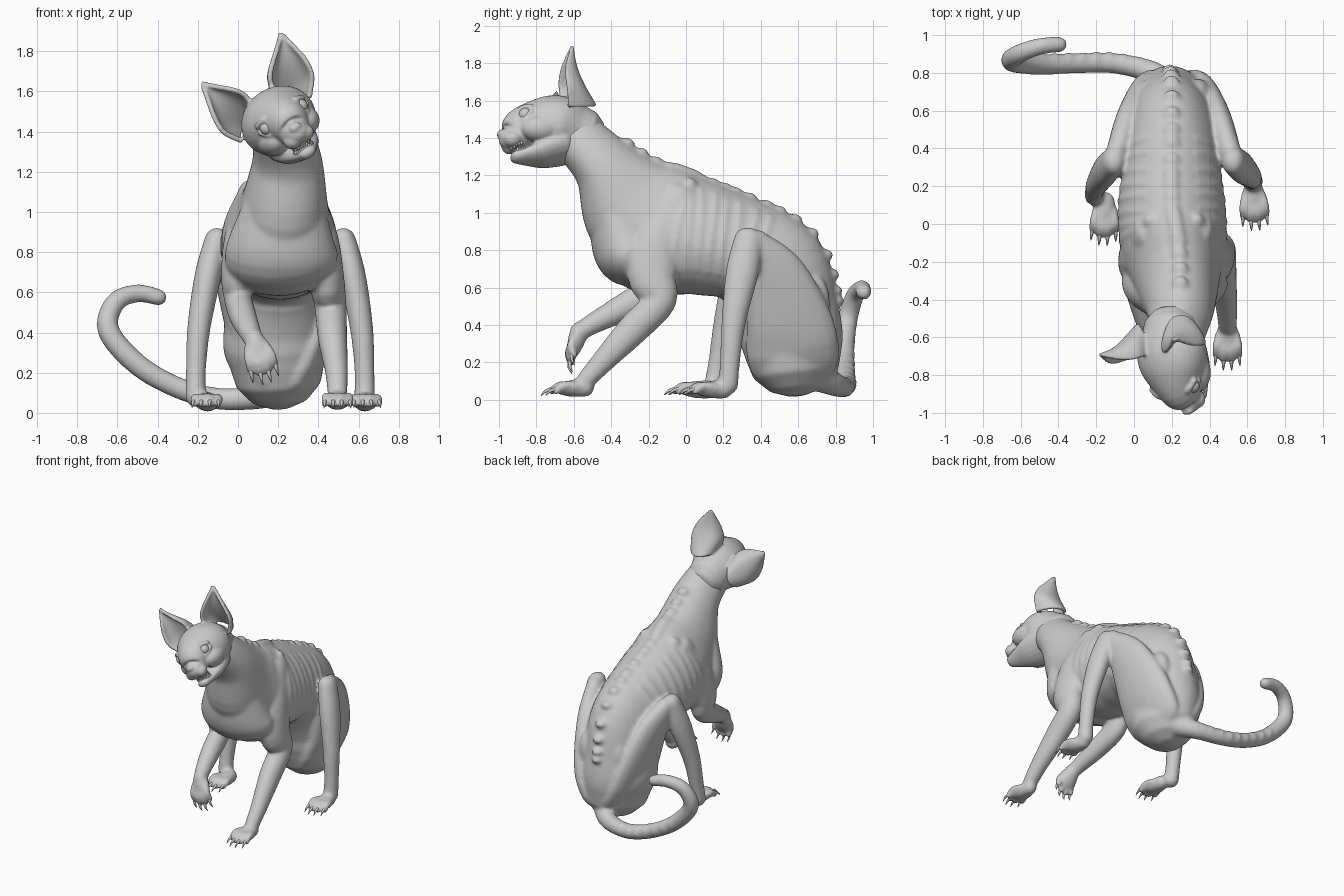
import bpy, bmesh, math
from mathutils import Vector, Matrix

if "Cube" in bpy.data.objects:
    bpy.data.objects.remove(bpy.data.objects["Cube"])

X, Y, Z = Vector((1, 0, 0)), Vector((0, 1, 0)), Vector((0, 0, 1))
CX = 0.21  # x of the animal's own middle plane


def sample(pts, t):
    """Catmull-Rom value at t of control rows (x, y, z, side radius, up radius)."""
    i = min(int(t), len(pts) - 2)
    f = t - i
    p = [pts[max(0, min(len(pts) - 1, i + k))] for k in (-1, 0, 1, 2)]
    return [0.5 * (2 * b + (c - a) * f + (2 * a - 5 * b + 4 * c - d) * f * f
            + (3 * b - a - 3 * c + d) * f ** 3) for a, b, c, d in zip(*p)]


def frame(pts, t, ref):
    e, n = 0.02, len(pts) - 1
    a, b = sample(pts, max(0, t - e)), sample(pts, min(n, t + e))
    tan = (Vector(b[:3]) - Vector(a[:3])).normalized()
    s = (ref - tan * ref.dot(tan)).normalized()
    v = sample(pts, t)
    return Vector(v[:3]), tan, s, s.cross(tan), v[3], v[4]


def skin_point(pts, t, ang, ref=X, egg=0.0, scale=1.0):
    c, tan, s, u, rw, rv = frame(pts, t, ref)
    return c + scale * (s * rw * math.cos(ang) * (1 - egg * math.sin(ang)) + u * rv * math.sin(ang))


def loft(bm, pts, ref=X, egg=0.0, seg=20, sub=5):
    """Closed tube with rounded ends along the control rows."""
    pts = [p if len(p) == 5 else (*p, p[3]) for p in pts]
    n = len(pts) - 1
    stations = [(0, a) for a in (-80, -55, -28)] + [(i / sub, 0) for i in range(n * sub + 1)]
    stations += [(n, a) for a in (28, 55, 80)]
    rings = []
    for t, a in stations:
        c, tan, s, u, rw, rv = frame(pts, t, ref)
        a = math.radians(a)
        c = c + tan * min(rw, rv) * math.sin(a)
        k = math.cos(a)
        ring = []
        for j in range(seg):
            g = 2 * math.pi * j / seg
            ring.append(bm.verts.new(c + k * (s * rw * math.cos(g) * (1 - egg * math.sin(g)) + u * rv * math.sin(g))))
        rings.append(ring)
    for r0, r1 in zip(rings, rings[1:]):
        for j in range(seg):
            bm.faces.new((r0[j], r0[(j + 1) % seg], r1[(j + 1) % seg], r1[j]))
    bm.faces.new(rings[0][::-1])
    bm.faces.new(rings[-1])


def ball(bm, c, r):
    r = r if isinstance(r, tuple) else (r, r, r)
    bmesh.ops.create_icosphere(bm, subdivisions=3, radius=1,
                               matrix=Matrix.Translation(c) @ Matrix.Diagonal((*r, 1)))


def finish(name, bm, voxel=0, smooth=0):
    bmesh.ops.recalc_face_normals(bm, faces=bm.faces)
    for f in bm.faces:
        f.smooth = True
    me = bpy.data.meshes.new(name)
    bm.to_mesh(me)
    bm.free()
    ob = bpy.data.objects.new(name, me)
    bpy.context.collection.objects.link(ob)
    if voxel:
        m = ob.modifiers.new("fuse", 'REMESH')
        m.mode, m.voxel_size, m.use_smooth_shade = 'VOXEL', voxel, True
        m = ob.modifiers.new("soften", 'SMOOTH')
        m.factor, m.iterations = 0.5, smooth
    return ob


body, head, claws, teeth, eyes = (bmesh.new() for _ in range(5))

# Neck, chest, belly and rump
torso = [(.22, -.575, 1.395, .15, .145), (.245, -.44, 1.255, .175, .175), (.23, -.28, 1.04, .22, .30),
         (.21, -.10, .91, .275, .335), (.20, .10, .86, .28, .305), (.20, .30, .80, .255, .28),
         (.20, .46, .68, .245, .305), (.19, .54, .46, .255, .28), (.19, .565, .33, .26, .275),
         (.195, .575, .25, .235, .26)]
loft(body, torso, egg=0.15, seg=40)
# Breast running down from the throat
loft(body, [(.24, -.43, 1.18, .16, .10), (.225, -.37, .97, .225, .15), (.215, -.315, .80, .28, .18),
            (.225, -.25, .73, .27, .15)], seg=40)

# Spine knuckles and ribs
for k in range(22):
    p = skin_point(torso, 0.95 + k * 0.29, math.pi / 2, scale=0.955)
    ball(body, p, (.045, .05, .032))
for side in (0, 1):
    for k in range(8):
        arc = []
        for q in range(6):
            a = math.radians(55 - q * 18)
            p = skin_point(torso, 3.0 + k * 0.32 + q * 0.06, math.pi - a if side else a, egg=0.15, scale=0.955)
            arc.append((*p, .021))
        loft(body, arc, ref=Y, seg=8, sub=3)

# Hip bones
for s in (-1, 1):
    ball(body, (CX + s * .13, .68, .52), (.07, .09, .15))

# Tail with knuckles
tail = [(.2, .70, .13, .085), (.1, .80, .08, .062), (-.1, .85, .07, .054), (-.3, .85, .125, .053),
        (-.5, .845, .24, .055), (-.645, .86, .41, .055), (-.61, .90, .55, .05), (-.5, .94, .595, .045),
        (-.395, .95, .575, .042)]
loft(body, tail, ref=Y)
for k in range(10):
    p = sample(tail, 0.7 + k * 0.36)
    ball(body, (p[0], p[1] + .004, p[2] + .004), (.03, .058, .055))


def paw(a, f, up):
    """Palm, four toes and claws from ankle point a along f."""
    a, f, up = Vector(a), Vector(f).normalized(), Vector(up).normalized()
    s = f.cross(up)
    loft(body, [(*a, .05, .05), (*(a + f * .07), .064, .046), (*(a + f * .12), .066, .034)], ref=s)
    for i in (-1.5, -.5, .5, 1.5):
        reach = 0.0 if abs(i) < 1 else -.025
        at = lambda d, h, w: a + f * (d + reach) + up * h + s * i * w
        loft(body, [(*at(.07, .006, .028), .026), (*at(.135, .02, .038), .025), (*at(.18, -.01, .041), .021)],
             ref=s, seg=10, sub=3)
        loft(claws, [(*at(.18, .002, .041), .011), (*at(.21, -.006, .043), .008), (*at(.235, -.028, .044), .002)],
             ref=s, seg=8, sub=3)


# Hind legs: broad thigh, raised knee, long shin, paw
for s, dy in ((1, 0), (-1, -.08)):
    def place(rows):
        return [(CX + s * (x - CX), y + dy * max(0, .85 - z) * k, z, rw, rv) for x, y, z, rw, rv, k in rows]
    loft(body, place([(.51, .37, .845, .06, .075, 0), (.45, .475, .67, .085, .165, 0),
                      (.385, .55, .42, .095, .23, 0), (.33, .57, .27, .10, .25, 0),
                      (.28, .58, .17, .09, .235, 0)]))
    loft(body, place([(.525, .335, .86, .062, .078, 1), (.57, .30, .68, .067, .088, 1.1),
                      (.615, .255, .42, .058, .066, 1.2), (.63, .235, .2, .05, .054, 1.2),
                      (.63, .225, .08, .053, .055, 1.2)]))
    paw((.63 if s > 0 else -.15, .20 + dy, .055), (.06 * s, -1, 0), Z)

# Planted foreleg
loft(body, [(.35, -.03, 1.08, .075, .11), (.40, -.15, .86, .10, .14), (.44, -.18, .66, .09, .135),
            (.46, -.14, .53, .08, .09), (.47, -.28, .38, .074, .085), (.49, -.44, .21, .058, .063),
            (.495, -.54, .10, .05, .05)])
paw((.495, -.54, .065), (0, -1, -.06), Z)
# Lifted foreleg
loft(body, [(.07, -.03, 1.08, .075, .11), (.03, -.15, .86, .10, .14), (0, -.20, .68, .085, .125),
            (0, -.21, .57, .07, .09), (.025, -.36, .48, .068, .072), (.06, -.51, .40, .055, .055),
            (.08, -.565, .36, .048, .048)])
paw((.08, -.57, .37), (.27, -.27, -.9), (0, -1, .3))
# Shoulder blades
for s in (-1, 1):
    loft(body, [(CX + s * .12, .02, 1.15, .04), (CX + s * .18, -.06, 1.02, .05), (CX + s * .21, -.2, .85, .07)])

# Skull, muzzle and lower jaw (head's own frame, tilted afterwards)
loft(head, [(0, -.275, -.065, .066, .06), (0, -.25, -.054, .082, .082), (0, -.2, -.012, .118, .127),
            (0, -.1, 0, .175, .162), (0, 0, 0, .192, .17), (0, .10, -.03, .155, .15)], seg=32)
loft(head, [(0, -.255, -.18, .046, .03), (0, -.19, -.174, .076, .04), (0, -.1, -.155, .115, .065),
            (0, 0, -.12, .135, .085)])
loft(head, [(0, -.31, -.035, .022, .02), (0, -.25, .01, .03, .025), (0, -.17, .085, .035, .03)])
ball(head, (0, -.322, -.035), (.034, .02, .022))
for s in (-1, 1):
    ball(head, (s * .036, -.268, -.09), (.047, .05, .042))
    ball(head, (s * .09, -.11, -.055), (.08, .12, .075))
    # Brow, lower lid and eyeball
    loft(head, [(s * .05, -.218, .038, .014), (s * .09, -.214, .068, .018), (s * .135, -.172, .055, .016)], ref=Z, seg=10)
    loft(head, [(s * .055, -.222, .01, .01), (s * .1, -.218, -.014, .013), (s * .142, -.172, .02, .012)], ref=Z, seg=10)
    ball(eyes, (s * .101, -.197, .026), .036)
    # Ear: deep cupped sheet with a fuller outer edge, thickened
    base, tip = Vector((s * .13, .19, .07)), Vector((s * .24 + .02, .075, .36))
    across = Vector((s * .77, 0, -.63))
    flare = Vector((s * .035, 0, .03))
    widths = [(0, 0, 0, .105, 0), (0, 0, 0, .115, 0), (0, 0, 0, .088, 0), (0, 0, 0, .05, 0), (0, 0, 0, .018, 0)]
    rows = []
    for i in range(17):
        v = i / 16
        w = sample(widths, v * 4)[3]
        row = []
        for j in range(13):
            u = j / 6 - 1
            cup = (.16 * (1 - v) + .012) * u * u + .03 * math.sin(math.pi * v)
            p = base.lerp(tip, v) + across * (w * math.sin(u * math.pi / 2)) - Y * cup
            row.append(head.verts.new(p + flare * max(0, u) * math.sin(math.pi * v ** .7)))
        rows.append(row)
    faces = [head.faces.new((a[j], a[j + 1], b[j + 1], b[j])) for a, b in zip(rows, rows[1:]) for j in range(12)]
    bmesh.ops.recalc_face_normals(head, faces=faces)
    bmesh.ops.solidify(head, geom=faces, thickness=0.024)

# Two rows of teeth, larger at the canines
for k in range(-6, 7):
    a = k * 0.21
    x, y = .054 * math.sin(a), -.205 - .07 * math.cos(a)
    big = 1.6 if abs(k) == 3 else 1
    for z, d, back in ((-.12, -1, 0), (-.16, 1, .014)):
        loft(teeth, [(x, y + back, z, .0075), (x, y + back, z + d * .009 * big, .006),
                     (x, y + back, z + d * .018 * big, .002)], seg=8, sub=2)

tilt = (Matrix.Translation((.2, -.68, 1.45)) @ Matrix.Rotation(math.radians(12), 4, 'Z')
        @ Matrix.Rotation(math.radians(-32), 4, 'Y'))
for bm in (head, teeth, eyes):
    bm.transform(tilt)

finish("body", body, 0.011, 12)
finish("head", head, 0.007, 8)
finish("claws", claws)
finish("teeth", teeth)
finish("eyes", eyes)
